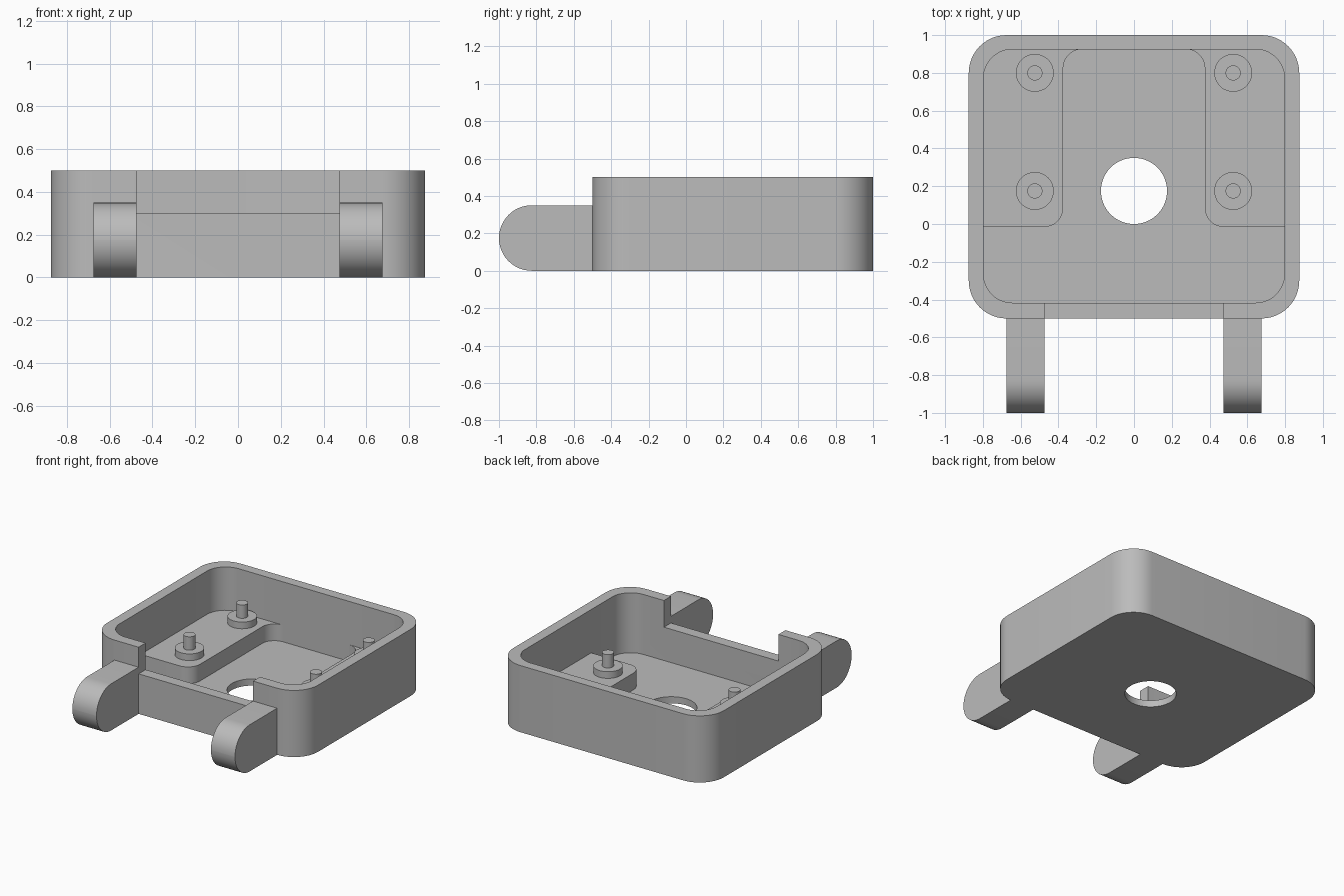
import bpy, bmesh
from math import cos, sin, pi, tan
from mathutils import Matrix, Vector

cube = bpy.data.objects.get("Cube")
if cube:
    bpy.data.objects.remove(cube, do_unlink=True)

# Single plain grey
grey = bpy.data.materials.new("plain_grey")
grey.use_nodes = True
color = (0.5, 0.5, 0.5, 1)
grey.diffuse_color = color
grey.node_tree.nodes["Principled BSDF"].inputs["Base Color"].default_value = color

SIDEWAYS = Matrix(((0, 0, 1, 0), (1, 0, 0, 0), (0, 1, 0, 0), (0, 0, 0, 1)))


def rounded(corners, steps=12):
    """Outline from (x, y, radius) corners, convex or concave."""
    out = []
    for i, (x, y, r) in enumerate(corners):
        p = Vector((x, y))
        if r == 0:
            out.append(p)
            continue
        a = (Vector(corners[i - 1][:2]) - p).normalized()
        b = (Vector(corners[(i + 1) % len(corners)][:2]) - p).normalized()
        half = a.angle(b) / 2
        center = p + (a + b).normalized() * (r / sin(half))
        start = p + a * (r / tan(half)) - center
        end = p + b * (r / tan(half)) - center
        sweep = start.angle(end)
        for k in range(steps + 1):
            t = k / steps
            out.append(center + (start * sin((1 - t) * sweep) + end * sin(t * sweep)) / sin(sweep))
    return out


def rectangle(x0, y0, x1, y1, r=0):
    return rounded([(x0, y0, r), (x1, y0, r), (x1, y1, r), (x0, y1, r)])


def circle(x, y, r, n=48):
    return [Vector((x + r * cos(2 * pi * k / n), y + r * sin(2 * pi * k / n))) for k in range(n)]


def prism(name, outline, low, high, matrix=None):
    bm = bmesh.new()
    face = bm.faces.new([bm.verts.new((p.x, p.y, low)) for p in outline])
    top = bmesh.ops.extrude_face_region(bm, geom=[face])["geom"]
    bmesh.ops.translate(bm, vec=(0, 0, high - low),
                        verts=[v for v in top if isinstance(v, bmesh.types.BMVert)])
    if matrix:
        bm.transform(matrix)
    bmesh.ops.recalc_face_normals(bm, faces=bm.faces)
    mesh = bpy.data.meshes.new(name)
    bm.to_mesh(mesh)
    bm.free()
    mesh.materials.append(grey)
    obj = bpy.data.objects.new(name, mesh)
    bpy.context.collection.objects.link(obj)
    return obj


def cut(obj, cutter):
    mod = obj.modifiers.new("cut", 'BOOLEAN')
    mod.operation = 'DIFFERENCE'
    mod.solver = 'EXACT'
    mod.object = cutter
    bpy.context.view_layer.objects.active = obj
    bpy.ops.object.modifier_apply(modifier=mod.name)
    bpy.data.objects.remove(cutter, do_unlink=True)


# Open tray with floor hole and front notch
tray = prism("tray", rectangle(-0.875, -0.5, 0.875, 1, 0.2), 0, 0.5)
cut(tray, prism("cavity", rectangle(-0.797, -0.417, 0.797, 0.925, 0.153), 0.05, 0.6))
cut(tray, prism("floor_hole", circle(0, 0.175, 0.175, 64), -0.1, 0.2))
cut(tray, prism("front_notch", rectangle(-0.475, -0.6, 0.475, -0.3), 0.3, 0.6))
parts = [tray]

for side, label in ((1, "left"), (-1, "right")):
    # Raised shelf, set slightly into the walls and floor
    shelf = [(0.375, -0.015, 0.1), (0.82, -0.015, 0), (0.82, 0.935, 0.1),
             (0.27, 0.935, 0), (0.27, 0.925, 0), (0.375, 0.925, 0.1)]
    parts.append(prism(label + "_shelf",
                       rounded([(side * x, y, r) for x, y, r in shelf]), 0.04, 0.175))

    # Standoffs with locating pins
    for y, place in ((0.175, "front"), (0.8, "back")):
        name = f"{label}_{place}"
        parts.append(prism(name + "_standoff", circle(side * 0.525, y, 0.1), 0.17, 0.225))
        parts.append(prism(name + "_pin", circle(side * 0.525, y, 0.04, 32), 0.22, 0.325))

    # Hinge lug with a cross hole
    low, high = sorted((side * 0.475, side * 0.675))
    profile = rounded([(-1, 0, 0.1749), (-0.495, 0, 0), (-0.495, 0.35, 0), (-1, 0.35, 0.1749)])
    lug = prism(label + "_hinge_lug", profile, low, high, SIDEWAYS)
    cut(lug, prism("lug_hole", circle(-0.825, 0.175, 0.075), low - 0.1, high + 0.1, SIDEWAYS))
    parts.append(lug)

# Smooth curved walls, keep edges sharp
bpy.ops.object.select_all(action='DESELECT')
for part in parts:
    part.select_set(True)
bpy.context.view_layer.objects.active = tray
bpy.ops.object.shade_smooth_by_angle(angle=pi / 6)
